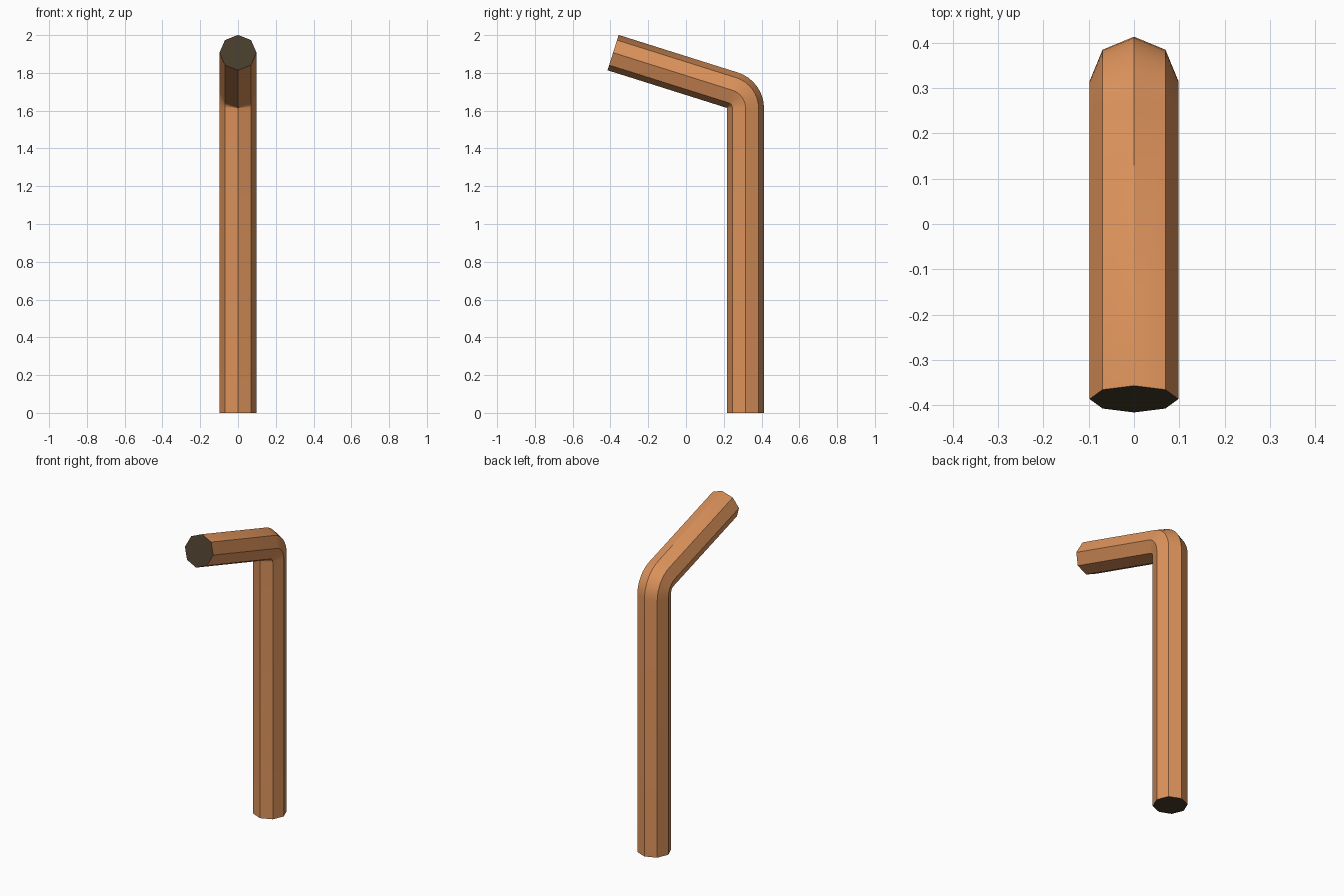
import bpy, bmesh, math
from mathutils import Vector

if "Cube" in bpy.data.objects:
    bpy.data.objects.remove(bpy.data.objects["Cube"])

R, BEND, SIDES, STEPS = 0.098, 0.1, 8, 8
TURN = math.radians(72.5)
Y0, Z_BEND = 0.315, 1.613
END_Y = -0.386


def material(name, color):
    m = bpy.data.materials.new(name)
    m.diffuse_color = (*color, 1)
    m.use_nodes = True
    m.node_tree.nodes["Principled BSDF"].inputs["Base Color"].default_value = m.diffuse_color
    return m


# Path stations: (centre, tilt angle) along the bent pipe
stations = [(Vector((0, Y0, 0)), 0.0)]
for i in range(STEPS + 1):
    a = TURN * i / STEPS
    stations.append((Vector((0, Y0 - BEND + BEND * math.cos(a),
                             Z_BEND + BEND * math.sin(a))), a))
last = stations[-1][0]
direction = Vector((0, -math.sin(TURN), math.cos(TURN)))
stations.append((last + direction * ((last.y - END_Y) / math.sin(TURN)), TURN))

# Octagonal pipe swept along the stations
bm = bmesh.new()
rings = []
for c, a in stations:
    ring = []
    for k in range(SIDES):
        t = math.tau * k / SIDES
        u, v = R * math.cos(t), R * math.sin(t)
        ring.append(bm.verts.new(c + Vector((u, v * math.cos(a), v * math.sin(a)))))
    rings.append(ring)
for r0, r1 in zip(rings, rings[1:]):
    for k in range(SIDES):
        n = (k + 1) % SIDES
        bm.faces.new((r0[k], r0[n], r1[n], r1[k]))

# Dark openings inside a thin rim at both ends
caps = [bm.faces.new(rings[0][::-1]), bm.faces.new(rings[-1])]
bmesh.ops.inset_individual(bm, faces=caps, thickness=0.01)
for f in caps:
    f.material_index = 1
bmesh.ops.recalc_face_normals(bm, faces=bm.faces[:])

mesh = bpy.data.meshes.new("bent_pipe")
bm.to_mesh(mesh)
bm.free()
mesh.materials.append(material("copper", (0.72, 0.29, 0.105)))
mesh.materials.append(material("dark_opening", (0.065, 0.045, 0.025)))
pipe = bpy.data.objects.new("bent_pipe", mesh)
bpy.context.collection.objects.link(pipe)

# Smooth along the bend, crisp along the octagon edges
bpy.context.view_layer.objects.active = pipe
pipe.select_set(True)
bpy.ops.object.shade_smooth_by_angle(angle=math.radians(30))
